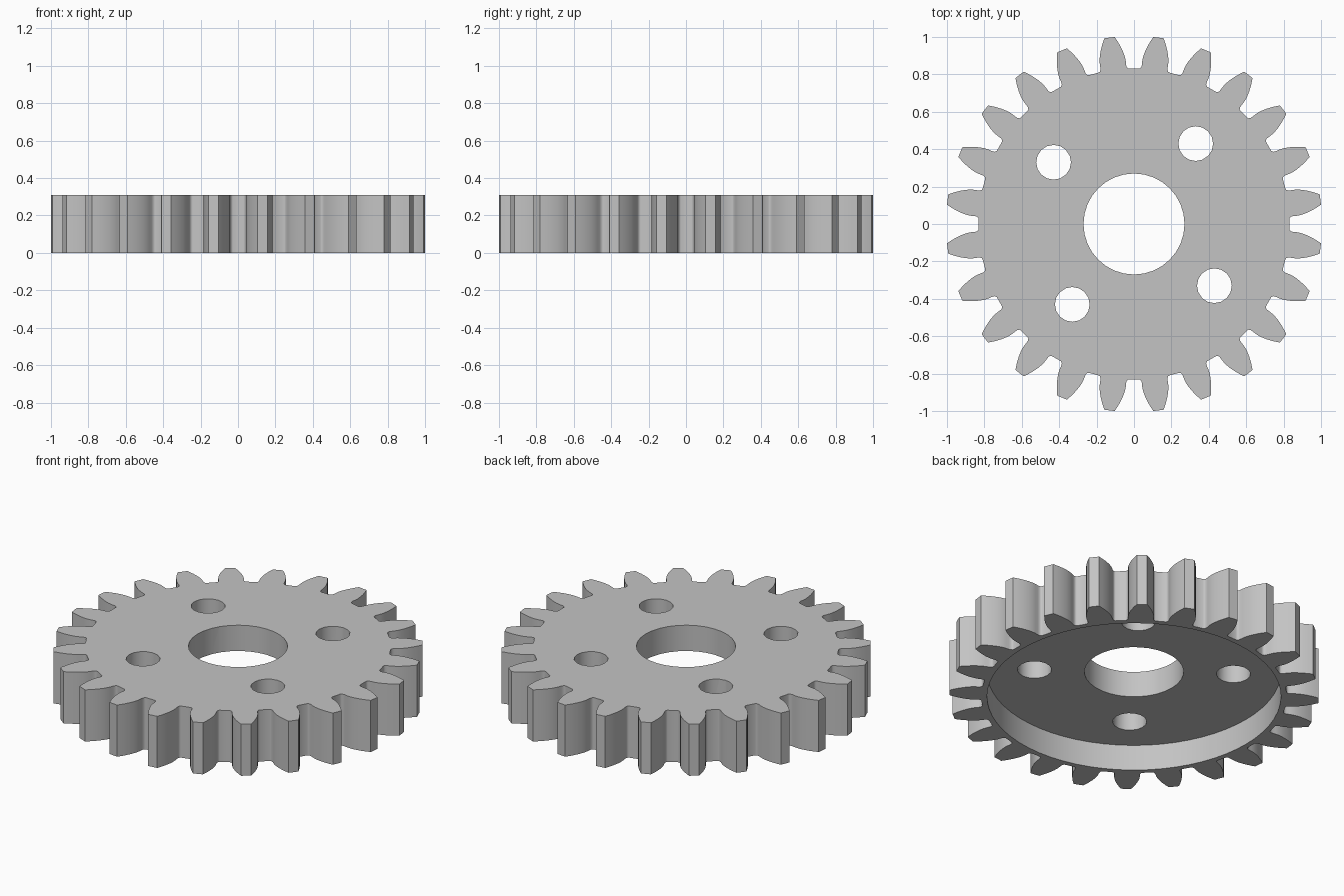
import bpy
import bmesh
from math import acos, cos, sin, tan, pi, radians, degrees

cube = bpy.data.objects.get("Cube")
if cube:
    bpy.data.objects.remove(cube, do_unlink=True)

# Gear proportions
TEETH = 24
TIP_R = 1.0054
MODULE = TIP_R * 2 / (TEETH + 2)
PITCH_R = MODULE * TEETH / 2
ROOT_R = PITCH_R - 1.25 * MODULE
PRESSURE = radians(20)
BASE_R = PITCH_R * cos(PRESSURE)
HEIGHT = 0.31
RECESS_DEPTH = 0.155
RECESS_R = 0.80
BORE_R = 0.27
BOLT_R = 0.093
BOLT_CIRCLE = 0.542

steel = bpy.data.materials.new("steel_grey")
steel.use_nodes = True
steel.diffuse_color = (0.55, 0.55, 0.55, 1)
steel.node_tree.nodes["Principled BSDF"].inputs["Base Color"].default_value = (0.55, 0.55, 0.55, 1)


def involute(a):
    return tan(a) - a


def half_angle(r):
    """Half the angular thickness of a tooth at radius r, in degrees."""
    lean = involute(PRESSURE) - involute(acos(min(1, BASE_R / r)))
    return 90 / TEETH + degrees(lean)


def flank(steps=7):
    """Radius and half angle up one tooth side: root fillet, then involute."""
    pts = [(ROOT_R, 5.6), (ROOT_R + 0.003, 5.15),
           (ROOT_R + 0.010, 4.82), (ROOT_R + 0.022, 4.65)]
    for i in range(steps):
        r = BASE_R + (TIP_R - BASE_R) * i / (steps - 1)
        pts.append((r, half_angle(r)))
    return pts


def prism(name, outline, z0, z1):
    """Closed solid from a flat outline."""
    bm = bmesh.new()
    base = bm.faces.new([bm.verts.new((x, y, z0)) for x, y in outline])
    top = bmesh.ops.extrude_face_region(bm, geom=[base])
    verts = [g for g in top["geom"] if isinstance(g, bmesh.types.BMVert)]
    bmesh.ops.translate(bm, verts=verts, vec=(0, 0, z1 - z0))
    bmesh.ops.recalc_face_normals(bm, faces=bm.faces)
    mesh = bpy.data.meshes.new(name)
    bm.to_mesh(mesh)
    bm.free()
    mesh.materials.append(steel)
    obj = bpy.data.objects.new(name, mesh)
    bpy.context.collection.objects.link(obj)
    return obj


def circle(r, sides, cx=0, cy=0):
    return [(cx + r * cos(2 * pi * i / sides), cy + r * sin(2 * pi * i / sides))
            for i in range(sides)]


# Toothed outline, one tooth at a time
outline = []
side = flank()
for t in range(TEETH):
    mid = (t + 0.5) * 360 / TEETH
    tooth = [(r, mid - a) for r, a in side] + [(r, mid + a) for r, a in reversed(side)]
    outline += [(r * cos(radians(a)), r * sin(radians(a))) for r, a in tooth]
gear = prism("gear_wheel", outline, 0, HEIGHT)

# Cutters: underside recess, central bore and four bolt holes
cutters = [prism("recess_cutter", circle(RECESS_R, 64), -0.1, RECESS_DEPTH),
           prism("bore_cutter", circle(BORE_R, 32), -0.2, HEIGHT + 0.1)]
for i in range(4):
    a = radians(52.5 + 90 * i)
    spot = circle(BOLT_R, 16, BOLT_CIRCLE * cos(a), BOLT_CIRCLE * sin(a))
    cutters.append(prism("bolt_hole_cutter", spot, -0.2, HEIGHT + 0.1))

bpy.ops.object.select_all(action="DESELECT")
gear.select_set(True)
bpy.context.view_layer.objects.active = gear
for cutter in cutters:
    cutter.hide_render = True
    cut = gear.modifiers.new(cutter.name, "BOOLEAN")
    cut.operation = "DIFFERENCE"
    cut.solver = "EXACT"
    cut.object = cutter
    bpy.ops.object.modifier_apply(modifier=cut.name)
for cutter in cutters:
    bpy.data.objects.remove(cutter, do_unlink=True)

# Smooth flanks and holes, crisp rims
bpy.ops.object.shade_smooth_by_angle(angle=radians(40))
